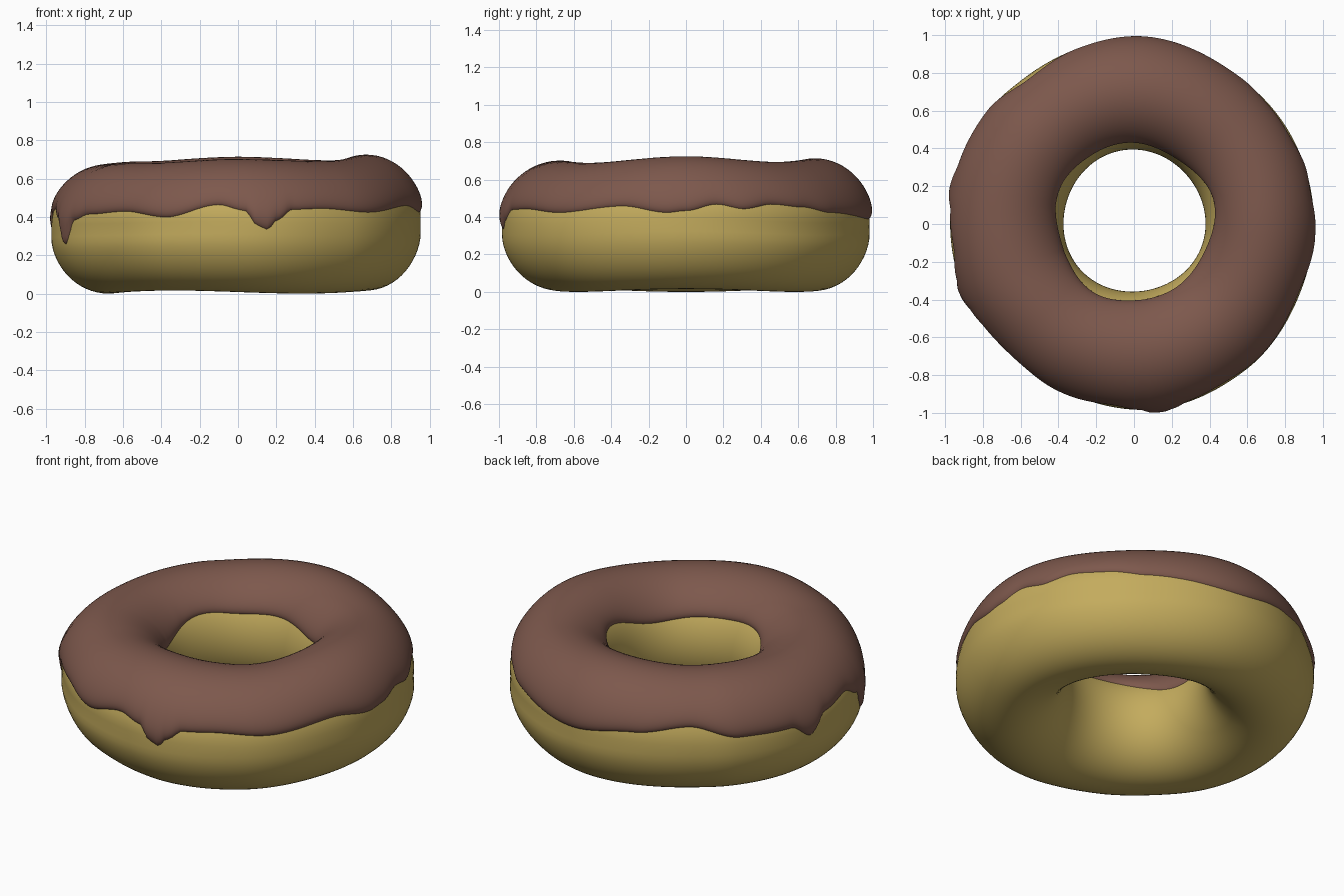
import bpy, bmesh
from math import sin, cos, asin, pi, radians, degrees, exp

if "Cube" in bpy.data.objects:
    bpy.data.objects.remove(bpy.data.objects["Cube"])

N = 288  # steps around the ring


def periodic(keys):
    """Smooth periodic lookup through (degrees, value) pairs."""
    def f(t):
        d = degrees(t) % 360
        ks = [(keys[-1][0] - 360, keys[-1][1])] + keys + [(keys[0][0] + 360, keys[0][1])]
        for (a, va), (b, vb) in zip(ks, ks[1:]):
            if a <= d <= b:
                u = (d - a) / (b - a)
                return va + (vb - va) * u * u * (3 - 2 * u)
    return f


# uneven hand-made shape: outer radius, top height, lower rim of the icing
outer = periodic([(0, .972), (38, .976), (55, .975), (90, 1.0), (128, .982), (142, .992),
                  (168, .992), (199, .992), (224, .97), (245, .98), (278, 1.005),
                  (307, .988), (339, .968)])
top = periodic([(0, .725), (45, .695), (90, .714), (135, .69), (180, .675), (225, .68),
                (270, .702), (310, .69)])
rim = periodic([(0, .43), (10, .465), (19, .44), (29, .465), (41, .45), (54, .42), (85, .385),
                (108, .43), (126, .47), (143, .40), (161, .39), (169, .31), (176, .41),
                (189, .44), (197, .38), (202, .25), (208, .38), (215, .41), (232, .425),
                (247, .395), (264, .46), (272, .43), (276, .35), (279, .33), (282, .38),
                (287, .435), (297, .44), (315, .42), (339, .455), (354, .42)])


def section(t):
    """Ring centre radius, centre height and half sizes of the dough at angle t."""
    ro = outer(t) - .013
    ri = .376 + .014 * sin(t) + .005 * cos(3 * t + 1)
    zt, zb = top(t) - .025, .008 + .008 * cos(3 * t)
    return (ro + ri) / 2, (zt + zb) / 2, (ro - ri) / 2, (zt - zb) / 2


def point(t, p, off=0.0):
    rc, zc, a, b = section(t)
    # faint crease round the outer side of the dough
    crease = -.010 * (.6 + .4 * sin(2 * t)) * exp(-(p / .16) ** 2)
    r = rc + (a + off + crease) * cos(p)
    return r * cos(t), r * sin(t), zc + (b + off) * sin(p)


def dough_loop(t):
    return [point(t, 2 * pi * j / 64 - pi) for j in range(64)]


def icing_loop(t, n=40):
    rc, zc, a, b = section(t)
    p0 = asin((rim(t) - zc) / b)
    p1 = pi - asin(.50 + .07 * sin(3 * t + .5) + .04 * sin(5 * t))
    over, under = [], []
    for j in range(n + 1):
        s = .5 - .5 * cos(pi * j / n)
        p = p0 + (p1 - p0) * s
        over.append(point(t, p, -.012 + .037 * (1 - abs(2 * s - 1) ** 10) ** .5))
        if 0 < j < n and j % 4 == 0:
            under.append(point(t, p, -.02))
    return over + under[::-1]


def ring(name, loop, color):
    bm = bmesh.new()
    rows = [[bm.verts.new(c) for c in loop(2 * pi * i / N)] for i in range(N)]
    m = len(rows[0])
    for i in range(N):
        A, B = rows[i], rows[(i + 1) % N]
        for j in range(m):
            k = (j + 1) % m
            bm.faces.new((A[j], B[j], B[k], A[k]))
    bmesh.ops.recalc_face_normals(bm, faces=bm.faces)
    for f in bm.faces:
        f.smooth = True
    me = bpy.data.meshes.new(name)
    bm.to_mesh(me)
    bm.free()
    mat = bpy.data.materials.new(name + "_color")
    mat.diffuse_color = color
    mat.use_nodes = True
    mat.node_tree.nodes["Principled BSDF"].inputs["Base Color"].default_value = mat.diffuse_color
    me.materials.append(mat)
    ob = bpy.data.objects.new(name, me)
    bpy.context.collection.objects.link(ob)
    return ob


ring("dough", dough_loop, (.55, .41, .11, 1))
ring("icing", icing_loop, (.205, .098, .073, 1))
